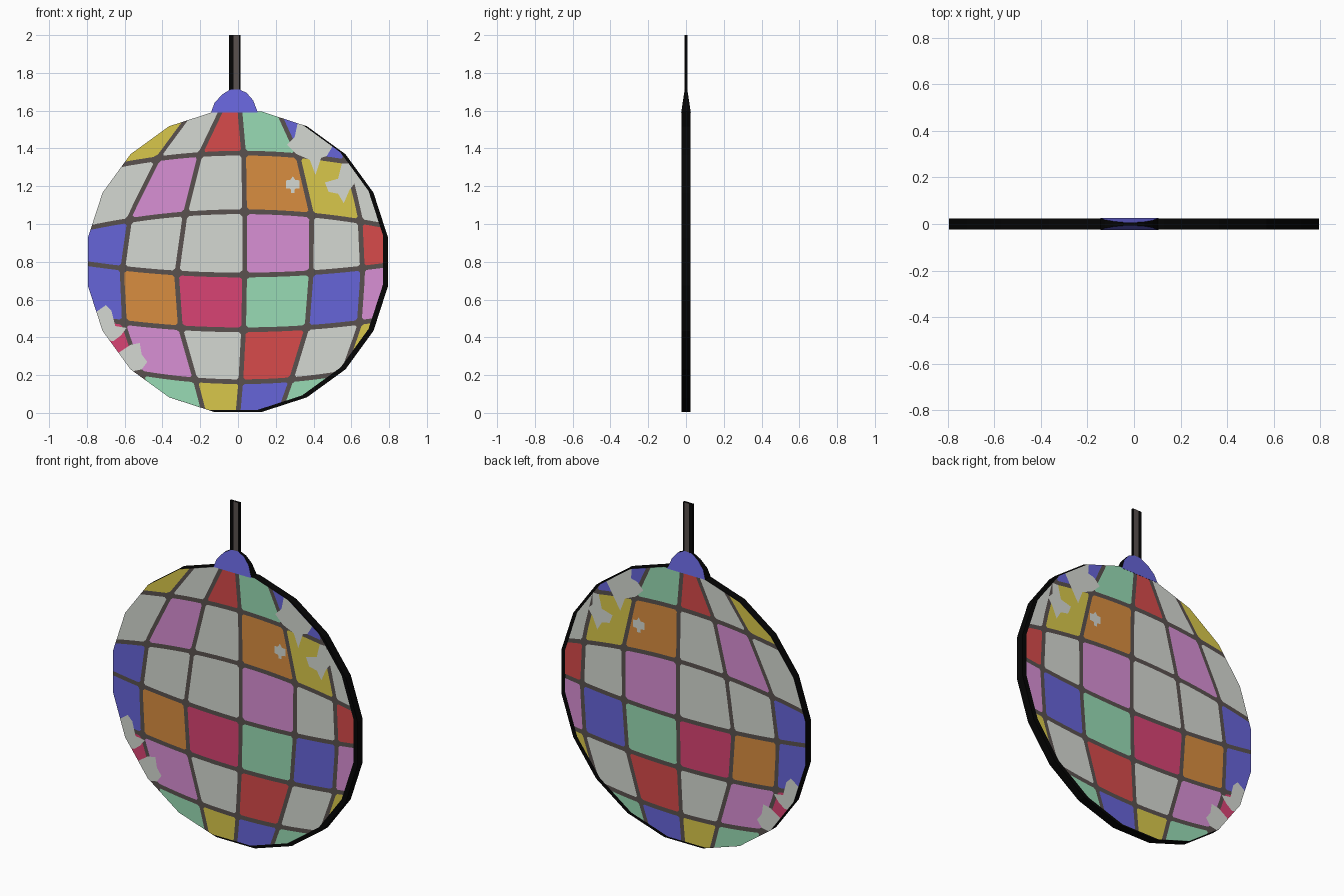
import bpy, bmesh, math
from mathutils import Vector

if "Cube" in bpy.data.objects:
    bpy.data.objects.remove(bpy.data.objects["Cube"])

# ---------- materials ----------
def lin(c):
    c /= 255
    return min(1, 1.2 * (c / 12.92 if c < 0.04 else ((c + 0.055) / 1.055) ** 2.4))

PALETTE = {"silver": (196, 200, 194), "pink": (200, 132, 196), "blue": (94, 92, 200),
           "red": (198, 68, 68), "mint": (140, 202, 166), "orange": (200, 130, 58),
           "yellow": (200, 184, 68), "crimson": (200, 62, 106),
           "grout_grey": (82, 74, 72), "black": (4, 4, 4)}
NAMES = list(PALETTE)
MATS = []
for name, rgb in PALETTE.items():
    m = bpy.data.materials.new(name)
    m.diffuse_color = (*[lin(c) for c in rgb], 1)
    m.use_nodes = True
    m.node_tree.nodes["Principled BSDF"].inputs["Base Color"].default_value = m.diffuse_color
    MATS.append(m)

def finish(bm, name):
    me = bpy.data.meshes.new(name)
    bm.to_mesh(me)
    bm.free()
    for m in MATS:
        me.materials.append(m)
    ob = bpy.data.objects.new(name, me)
    bpy.context.collection.objects.link(ob)
    return ob

# ---------- helpers ----------
CZ, R, SIDES = 0.8, 0.805, 20

def clip_to_disc(bm):
    """Trim to the 20-sided outline, leaving a dark crescent at the lower right."""
    for k in range(SIDES):
        a = 2 * math.pi * k / SIDES
        n = Vector((math.cos(a), 0, math.sin(a)))
        d = R * math.cos(math.pi / SIDES) - 0.028 * max(0, math.cos(a + 0.35))
        bmesh.ops.bisect_plane(bm, geom=bm.verts[:] + bm.edges[:] + bm.faces[:],
                               plane_co=Vector((0, 0, CZ)) + n * d, plane_no=n, clear_outer=True)

def plates(name, shapes, depth):
    """Flat coloured shapes [(points, colour)] on both the front and the back."""
    bm = bmesh.new()
    for pts, colour in shapes:
        area = sum(a[0] * b[1] - b[0] * a[1] for a, b in zip(pts, pts[1:] + pts[:1]))
        if area < 0:
            pts = pts[::-1]
        for y, order in ((-depth, pts), (depth, pts[::-1])):
            f = bm.faces.new([bm.verts.new((x, y, z)) for x, z in order])
            f.material_index = NAMES.index(colour)
    bmesh.ops.triangulate(bm, faces=bm.faces[:])
    clip_to_disc(bm)
    return finish(bm, name)

def slab(name, pts, half, face_colour, rim_colour="black"):
    """Solid from an x-z outline; half(z) gives its half thickness."""
    bm = bmesh.new()
    front = [bm.verts.new((x, -half(z), z)) for x, z in pts]
    back = [bm.verts.new((x, half(z), z)) for x, z in pts]
    caps = [bm.faces.new(front), bm.faces.new(back[::-1])]
    n = len(pts)
    for i in range(n):
        j = (i + 1) % n
        f = bm.faces.new((front[i], back[i], back[j], front[j]))
        f.material_index = NAMES.index(rim_colour)
    for f in caps:
        f.material_index = NAMES.index(face_colour)
    bmesh.ops.recalc_face_normals(bm, faces=bm.faces[:])
    return finish(bm, name)

# ---------- disc body and grout ----------
outline = [(R * math.cos(2 * math.pi * (k + 0.5) / SIDES),
            CZ + R * math.sin(2 * math.pi * (k + 0.5) / SIDES)) for k in range(SIDES)]
slab("disc_body", outline, lambda z: 0.0235, "black")
plates("grout", [(outline, "grout_grey")], 0.0241)

# ---------- curved tile grid ----------
PARALLELS = [(1.65, 0), (1.375, -0.15), (1.065, -0.13), (0.73, 0.09),
             (0.44, 0.10), (0.165, 0.16), (-0.05, 0)]
LEVELS = [1.6, 1.37, 1.05, 0.73, 0.45, 0.17, 0.0]
MERIDIANS = [[-0.9] * 7,
             [-0.24, -0.41, -0.57, -0.615, -0.60, -0.50, -0.42],
             [-0.09, -0.20, -0.28, -0.325, -0.305, -0.225, -0.18],
             [0.01, 0.03, 0.035, 0.035, 0.03, 0.015, 0.0],
             [0.21, 0.315, 0.39, 0.387, 0.365, 0.28, 0.22],
             [0.40, 0.565, 0.645, 0.66, 0.64, 0.54, 0.45],
             [0.9] * 7]

def parallel(j, x):
    c, k = PARALLELS[j]
    return c + k * (x - 0.02) ** 2

def meridian(i, z):
    k = 0
    while k < 5 and z < LEVELS[k + 1]:
        k += 1
    t = (z - LEVELS[k]) / (LEVELS[k + 1] - LEVELS[k])
    return MERIDIANS[i][k] + t * (MERIDIANS[i][k + 1] - MERIDIANS[i][k])

def grid_point(i, j, t, s, gap=0.0125):
    """Point in column i, row j; t runs left to right, s runs bottom to top."""
    x, z = 0.0, (LEVELS[j] + LEVELS[j + 1]) / 2
    for _ in range(5):
        lo, hi = meridian(i, z) + gap, meridian(i + 1, z) - gap
        x = lo + t * (hi - lo)
        lo, hi = parallel(j + 1, x) + gap, parallel(j, x) - gap
        z = lo + s * (hi - lo)
    return x, z

ROWS = ["yellow silver red mint blue blue",
        "silver pink silver orange yellow silver",
        "blue silver silver pink silver red",
        "blue orange crimson mint blue pink",
        "crimson pink silver red silver yellow",
        "mint mint yellow blue mint mint"]
STEPS = [0.04, 0.27, 0.5, 0.73, 0.96]      # leaves slightly clipped corners
tiles = []
for j, row in enumerate(ROWS):
    for i, colour in enumerate(row.split()):
        uv = ([(t, 0) for t in STEPS] + [(1, s) for s in STEPS] +
              [(t, 1) for t in STEPS[::-1]] + [(0, s) for s in STEPS[::-1]])
        tiles.append(([grid_point(i, j, t, s) for t, s in uv], colour))
plates("tiles", tiles, 0.0247)

# ---------- bare silver patches ----------
upper = [(.33, 1.60), (.50, 1.53), (.58, 1.42), (.50, 1.41), (.47, 1.36), (.44, 1.35), (.41, 1.26),
         (.38, 1.34), (.31, 1.37), (.26, 1.42), (.30, 1.46), (.34, 1.47), (.355, 1.50)]
side = [(.46, 1.22), (.53, 1.24), (.55, 1.32), (.59, 1.32), (.59, 1.25), (.62, 1.22),
        (.59, 1.18), (.56, 1.11), (.53, 1.16), (.48, 1.17)]
lower = [(-.70, .57), (-.67, .54), (-.65, .46), (-.59, .45), (-.62, .41), (-.66, .38),
         (-.80, .40), (-.80, .50)]
bottom = [(-.57, .36), (-.52, .37), (-.51, .31), (-.48, .27), (-.51, .23), (-.56, .22),
          (-.70, .22), (-.66, .30), (-.61, .30)]
fleck = [(.29 + r * math.cos(k * math.pi / 6), 1.21 + r * math.sin(k * math.pi / 6))
         for k in range(12) for r in [0.042 if k % 2 else 0.027]]
tail = [(.28, 1.165), (.30, 1.165), (.30, 1.2), (.28, 1.2)]
plates("bare_patches", [(p, "silver") for p in (upper, side, lower, bottom, fleck, tail)], 0.0252)

# ---------- hanging cap, tapering towards the cord ----------
cap = [(.105, 1.59), (.08, 1.655), (.045, 1.695), (0, 1.715), (-.045, 1.71),
       (-.085, 1.685), (-.125, 1.64), (-.143, 1.59)]
slab("hanging_cap", cap, lambda z: 0.0255 - 0.019 * (z - 1.59) / 0.125, "blue")

# ---------- cord with a grey centre stripe ----------
def box(x0, x1, z0, z1):
    return [(x0, z0), (x1, z0), (x1, z1), (x0, z1)]

slab("cord", box(-.048, .014, 1.70, 2.0), lambda z: 0.006, "black")
slab("cord_stripe", box(-.024, .004, 1.71, 2.0), lambda z: 0.0068, "grout_grey", "grout_grey")
